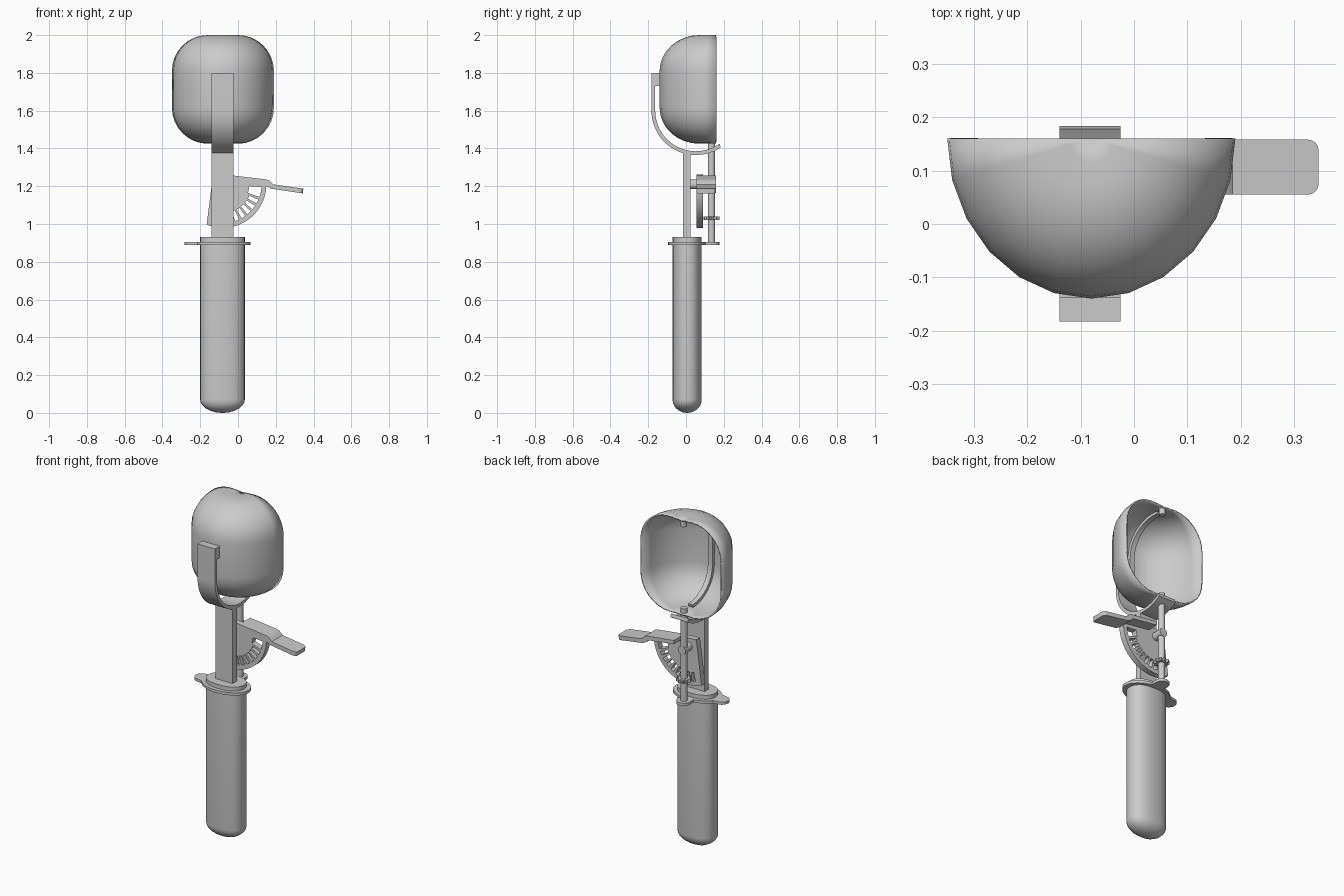
import bpy, bmesh, math
from math import sin, cos, pi, radians

if "Cube" in bpy.data.objects:
    bpy.data.objects.remove(bpy.data.objects["Cube"])

CX = -0.082  # shared long axis


def finish(name, me, angle=35):
    ob = bpy.data.objects.new(name, me)
    bpy.context.scene.collection.objects.link(ob)
    me.shade_smooth()
    me.set_sharp_from_angle(angle=radians(angle))
    return ob


def plate(name, loops, lo, hi, plane):
    """Extrude 2D outlines (extra loops are holes) between lo and hi across a plane."""
    cu = bpy.data.curves.new(name, 'CURVE')
    cu.dimensions = '2D'
    cu.fill_mode = 'BOTH'
    cu.extrude = (hi - lo) / 2
    for pts in loops:
        sp = cu.splines.new('POLY')
        sp.points.add(len(pts) - 1)
        for p, (a, b) in zip(sp.points, pts):
            p.co = (a, b, 0, 1)
        sp.use_cyclic_u = True
    tmp = bpy.data.objects.new(name + "_outline", cu)
    me = bpy.data.meshes.new_from_object(tmp)
    bpy.data.objects.remove(tmp)
    mid = (lo + hi) / 2
    for v in me.vertices:
        a, b, c = v.co
        v.co = {'XY': (a, b, mid + c), 'XZ': (a, mid - c, b), 'YZ': (mid + c, a, b)}[plane]
    bm = bmesh.new()
    bm.from_mesh(me)
    bmesh.ops.remove_doubles(bm, verts=bm.verts, dist=1e-5)
    bmesh.ops.recalc_face_normals(bm, faces=bm.faces)
    bm.to_mesh(me)
    bm.free()
    return finish(name, me)


def arc(cx, cy, r, a0, a1, n):
    return [(cx + r * cos(radians(a0 + (a1 - a0) * i / n)),
             cy + r * sin(radians(a0 + (a1 - a0) * i / n))) for i in range(n + 1)]


def circle(cx, cy, r, n=20):
    return arc(cx, cy, r, 0, 360, n)[:-1]


# Handle: oval grip with a domed lower end
def sgnpow(v, e):
    return math.copysign(abs(v) ** e, v)


N = 40
rings = [(0.07 * (1 - sin(t)), cos(t)) for t in [radians(d) for d in (87, 72, 56, 40, 26, 12, 0)]]
rings.append((0.93, 1))
bm = bmesh.new()
rows = []
for z, s in rings:
    rows.append([bm.verts.new((CX + 0.118 * s * sgnpow(cos(2 * pi * i / N), 0.85),
                               0.006 + 0.077 * s * sgnpow(sin(2 * pi * i / N), 0.85), z)) for i in range(N)])
for a, b in zip(rows, rows[1:]):
    for i in range(N):
        j = (i + 1) % N
        bm.faces.new((a[i], a[j], b[j], b[i]))
bm.faces.new(rows[0][::-1])
bm.faces.new(rows[-1])
me = bpy.data.meshes.new("handle")
bm.to_mesh(me)
bm.free()
finish("handle", me)

# Guard plate: oval with a left ear and a rear ear that carries the rod
outline = []
for k in range(96):
    c, s = cos(2 * pi * k / 96), sin(2 * pi * k / 96)
    r = 1 / math.hypot(c / 0.148, s / 0.1)
    for ex, ey in ((-0.16, 0), (0, 0.13)):
        along, across = ex * c + ey * s, ex * s - ey * c
        if abs(across) < 0.042 and along > 0:
            r = max(r, along + math.sqrt(0.042 ** 2 - across ** 2))
    outline.append((CX + r * c, 0.006 + r * s))
plate("guard_plate", [outline], 0.89, 0.906, 'XY')

# Neck bar and curved support strap
plate("neck", [[(-0.015, 0.92), (0.025, 0.92), (0.025, 1.38), (-0.015, 1.38)]], -0.14, -0.025, 'YZ')
strap = [(-0.183, 1.8)] + arc(0.052, 1.60, 0.235, 180, 304, 24)
strap += arc(0.052, 1.60, 0.215, 306, 180, 24) + [(-0.163, 1.73), (-0.138, 1.73), (-0.138, 1.8)]
plate("support_strap", [strap], -0.14, -0.025, 'YZ')

# Bowl: half of a capsule turned about z, open towards the back
profile = [(0, 1.994), (0.04, 1.998)] + arc(0.08, 1.81, 0.19, 90, 0, 8)
profile += arc(0.08, 1.615, 0.19, 0, -90, 8) + [(0, 1.425)]
bm = bmesh.new()
cols = []
for k in range(13):
    a = pi * k / 12
    cols.append([bm.verts.new((-0.08 + r * cos(a), 0.16 - r * 1.11 * sin(a), z)) for r, z in profile])
for a, b in zip(cols, cols[1:]):
    for p in range(len(profile) - 1):
        bm.faces.new((a[p], b[p], b[p + 1], a[p + 1]))
bmesh.ops.remove_doubles(bm, verts=bm.verts, dist=1e-5)
me = bpy.data.meshes.new("bowl")
bm.to_mesh(me)
bm.free()
bowl = finish("bowl", me, 50)
shell = bowl.modifiers.new("shell", 'SOLIDIFY')
shell.thickness = 0.008
shell.offset = -1

# Release blade: thin band following the inside of the bowl
def blade_line(s):
    return [(0.155 - r * 1.11 * s, 1.712 + (z - 1.712) * s) for r, z in profile[1:-1]]


plate("release_blade", [blade_line(0.95) + blade_line(0.89)[::-1]], CX - 0.015, CX + 0.015, 'YZ')
plate("blade_top_pin", [circle(CX, 0.14, 0.018)], 1.95, 1.99, 'XY')

# Turning rod with its pinion
plate("turning_rod", [circle(CX, 0.135, 0.019)], 0.89, 1.46, 'XY')
teeth = [(CX + r * cos(2 * pi * i / 40), 0.135 + r * sin(2 * pi * i / 40))
         for i, r in enumerate([0.043, 0.043, 0.031, 0.031] * 10)]
plate("pinion", [teeth], 1.022, 1.04, 'XY')

# Lever sector: toothed fan with radial slots
PX, PZ = -0.08, 1.21
fan = arc(PX, PZ, 0.23, -2, -112, 28) + [(-0.14, 1.2), (-0.13, 1.262), (-0.03, 1.257), (0.13, 1.238)]
slots = []
for k in range(9):
    a = -16 - 10.5 * k
    slots.append(arc(PX, PZ, 0.205, a - 3.2, a + 3.2, 2) + arc(PX, PZ, 0.152, a + 3.2, a - 3.2, 2))
slots[0] = arc(PX, PZ, 0.205, -19, -4, 3) + arc(PX, PZ, 0.14, -4, -19, 3)
plate("lever_sector", [fan] + slots, 0.055, 0.09, 'XZ')
plate("lever_pivot", [circle(PX, PZ, 0.025)], 0.02, 0.155, 'XZ')

# Thumb lever with rounded tip
lever = [(-0.03, 1.257), (0.15, 1.236), (0.165, 1.23), (0.185, 1.21), (0.346, 1.187),
         (0.343, 1.162), (0.175, 1.187), (0.15, 1.2), (0.14, 1.213), (-0.03, 1.235)]
thumb = plate("thumb_lever", [lever], 0.055, 0.158, 'XZ')
bm = bmesh.new()
bm.from_mesh(thumb.data)
bmesh.ops.dissolve_limit(bm, angle_limit=0.01, verts=bm.verts, edges=bm.edges)
tip = [e for e in bm.edges if all(v.co.x > 0.335 for v in e.verts)
       and abs(e.verts[0].co.y - e.verts[1].co.y) < 1e-4]
bmesh.ops.bevel(bm, geom=tip, offset=0.02, segments=4, profile=0.5, affect='EDGES')
bm.to_mesh(thumb.data)
bm.free()
thumb.data.set_sharp_from_angle(angle=radians(35))
